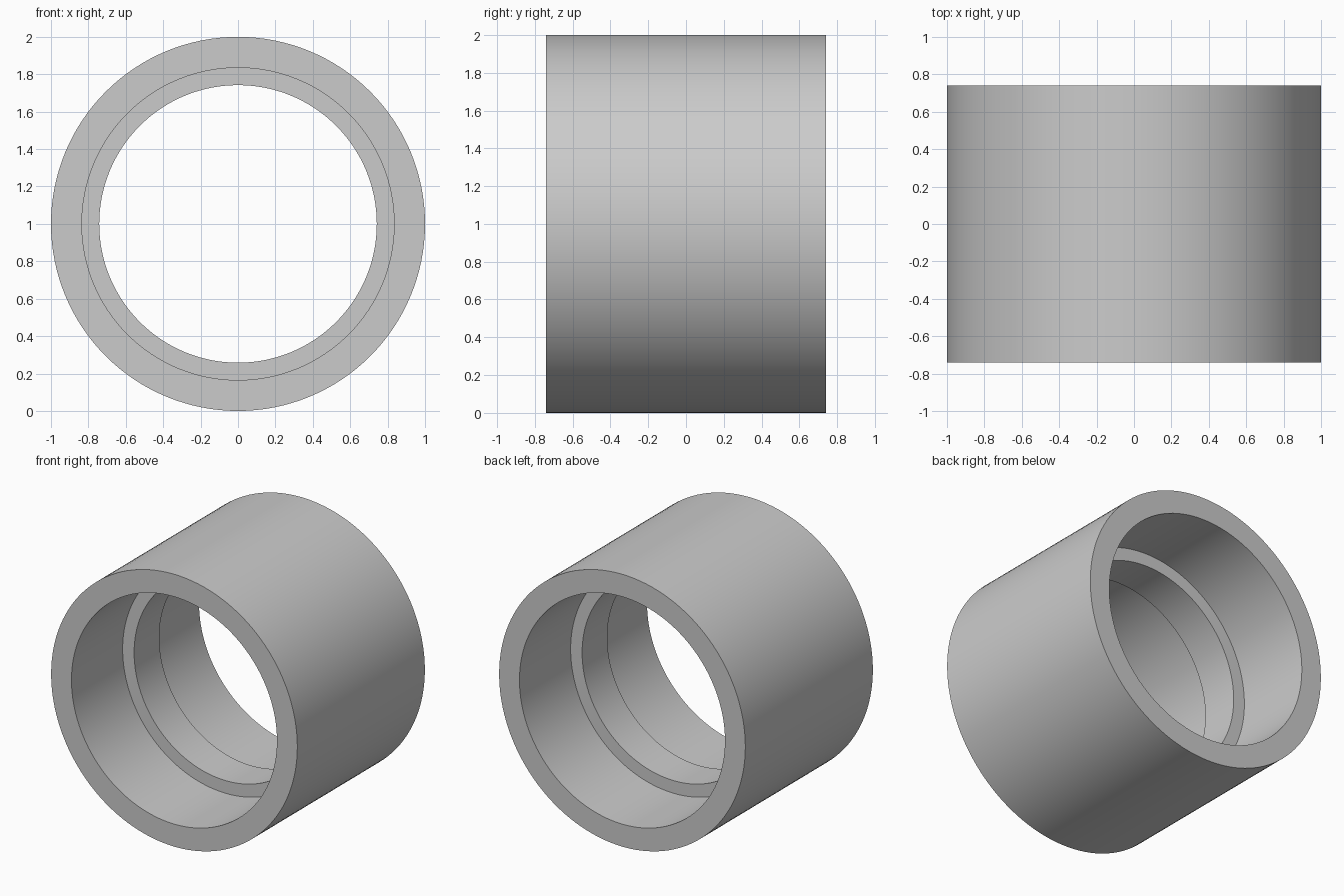
import bpy, bmesh, math

if "Cube" in bpy.data.objects:
    bpy.data.objects.remove(bpy.data.objects["Cube"])

SEGMENTS = 128
HALF_LENGTH = 0.74
OUTER_R, SOCKET_R, STOP_R = 1.0, 0.835, 0.742
STOP_HALF = 0.146

# Closed wall section (radius, y): outer skin, two sockets, central stop ridge
profile = [
    (OUTER_R, -HALF_LENGTH), (OUTER_R, HALF_LENGTH),
    (SOCKET_R, HALF_LENGTH), (SOCKET_R, STOP_HALF),
    (STOP_R, STOP_HALF), (STOP_R, -STOP_HALF),
    (SOCKET_R, -STOP_HALF), (SOCKET_R, -HALF_LENGTH),
]

# Revolve the section around the y axis
bm = bmesh.new()
rings = []
for i in range(SEGMENTS):
    a = 2 * math.pi * i / SEGMENTS
    rings.append([bm.verts.new((r * math.cos(a), y, 1 + r * math.sin(a)))
                  for r, y in profile])
n = len(profile)
for i in range(SEGMENTS):
    here, there = rings[i], rings[(i + 1) % SEGMENTS]
    for j in range(n):
        k = (j + 1) % n
        bm.faces.new((here[j], here[k], there[k], there[j]))
bmesh.ops.recalc_face_normals(bm, faces=bm.faces)

mesh = bpy.data.meshes.new("pipe_coupling")
bm.to_mesh(mesh)
bm.free()
coupling = bpy.data.objects.new("pipe_coupling", mesh)
bpy.context.collection.objects.link(coupling)

# Smooth round walls with crisp rims
bpy.context.view_layer.objects.active = coupling
coupling.select_set(True)
bpy.ops.object.shade_smooth_by_angle(angle=math.radians(30))
